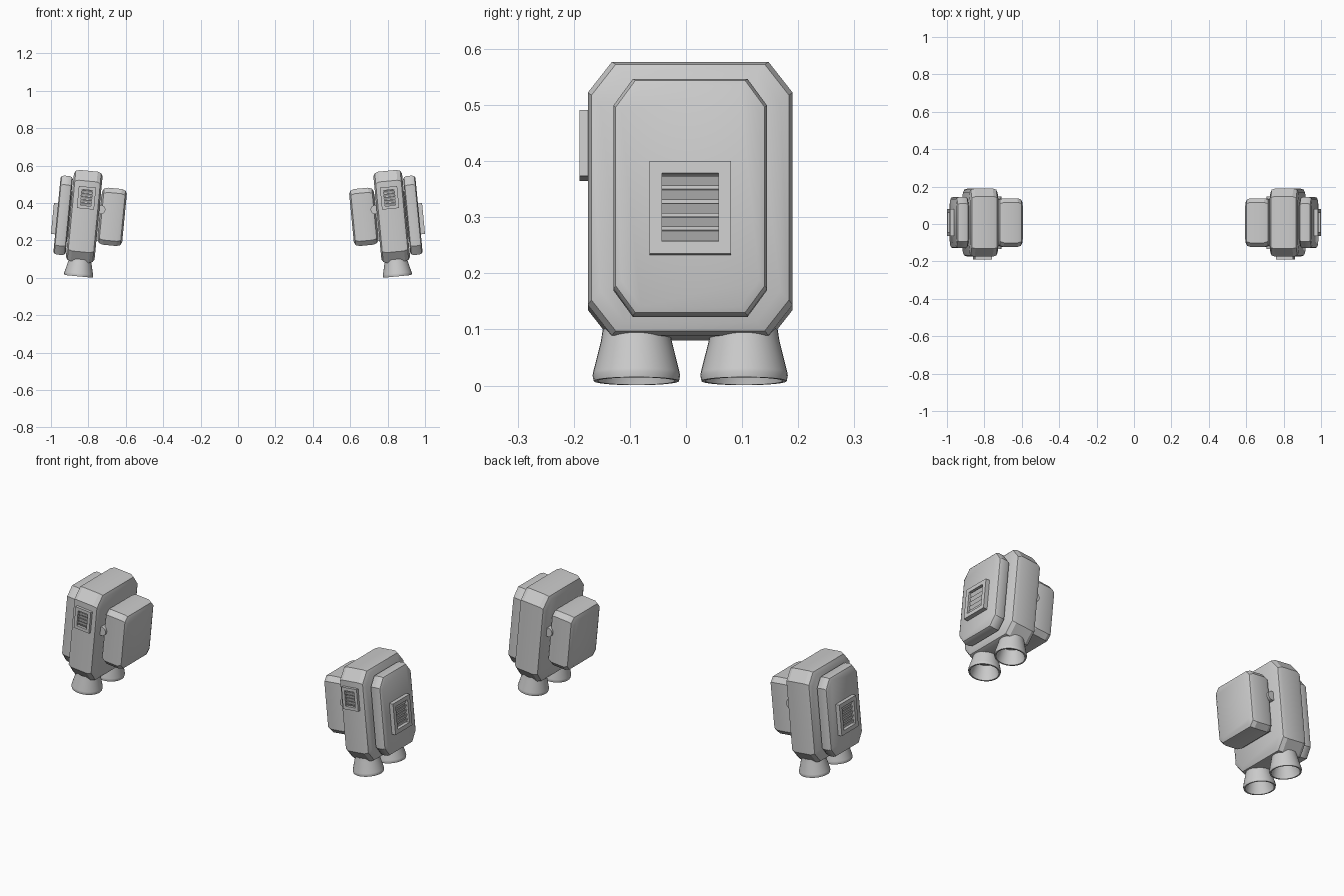
import bpy, bmesh, math
from mathutils import Matrix, Vector

cube = bpy.data.objects.get("Cube")
if cube:
    bpy.data.objects.remove(cube, do_unlink=True)

grey = bpy.data.materials.new("plain_grey")
grey.use_nodes = True
GREY = (0.6, 0.6, 0.6, 1)
grey.diffuse_color = GREY
grey.node_tree.nodes["Principled BSDF"].inputs["Base Color"].default_value = GREY

# Each pod leans inward at the top
POD = Matrix.Translation((0.822, 0.0075, 0.3285)) @ Matrix.Rotation(math.radians(-5.5), 4, 'Y')


def finish(name, bm, angle=25):
    """Place the part on the left pod and mirror it to the right one."""
    bmesh.ops.recalc_face_normals(bm, faces=bm.faces)
    bm.transform(POD)
    mesh = bpy.data.meshes.new(name)
    bm.to_mesh(mesh)
    bm.free()
    mesh.materials.append(grey)
    obj = bpy.data.objects.new(name, mesh)
    bpy.context.collection.objects.link(obj)
    obj.modifiers.new("Mirror", 'MIRROR')
    bpy.ops.object.select_all(action='DESELECT')
    obj.select_set(True)
    bpy.context.view_layer.objects.active = obj
    bpy.ops.object.shade_smooth_by_angle(angle=math.radians(angle))


def housing(name, x0, x1, hy, hz, zc, cut, bevel):
    """Slab with clipped corners and two-step bevelled rims."""
    bm = bmesh.new()
    cy, cz = cut
    steps = [(x0, bevel), (x0 + bevel * 0.4, bevel * 0.3), (x0 + bevel * 1.3, 0),
             (x1 - bevel * 1.3, 0), (x1 - bevel * 0.4, bevel * 0.3), (x1, bevel)]
    rings = []
    for x, inset in steps:
        y, z = hy - inset, hz - inset
        outline = [(y, z - cz), (y - cy, z), (cy - y, z), (-y, z - cz),
                   (-y, cz - z), (cy - y, -z), (y - cy, -z), (y, cz - z)]
        rings.append([bm.verts.new((x, a, b + zc)) for a, b in outline])
    for r, s in zip(rings, rings[1:]):
        for i in range(len(r)):
            j = (i + 1) % len(r)
            bm.faces.new((r[i], r[j], s[j], s[i]))
    bm.faces.new(rings[0])
    bm.faces.new(rings[-1])
    finish(name, bm)


def box(bm, matrix, centre, size, tilt=0):
    m = matrix @ Matrix.Translation(centre) @ Matrix.Rotation(tilt, 4, 'X')
    bmesh.ops.create_cube(bm, size=1, matrix=m @ Matrix.Diagonal((*size, 1)))


def vent(name, matrix, w, h, depth, rim, slats):
    """Rectangular frame holding tilted louvres; local z points outward."""
    bm = bmesh.new()
    for s in (-1, 1):
        box(bm, matrix, (s * (w - rim) / 2, 0, depth / 2), (rim, h, depth))
        box(bm, matrix, (0, s * (h - rim) / 2, depth / 2), (w - 2 * rim, rim, depth))
    inner = h - 2 * rim
    pitch = inner / slats
    for i in range(slats):
        v = -inner / 2 + pitch * (i + 0.5)
        box(bm, matrix, (0, v, depth * 0.4),
            (w - 2 * rim, pitch * 0.75, depth * 0.2), math.radians(25))
    finish(name, bm)


def axes(origin, u, v, n):
    m = Matrix((u, v, n)).transposed().to_4x4()
    return Matrix.Translation(origin) @ m


# Main housing, outer cover and inner mounting block
housing("main_body", -0.077, 0.077, 0.1825, 0.245, 0, (0.043, 0.055), 0.022)
housing("outer_cover", 0.08, 0.146, 0.137, 0.212, -0.005, (0.035, 0.048), 0.014)
housing("inner_block", -0.215, -0.083, 0.13, 0.153, 0.012, (0.022, 0.025), 0.022)

# Core joining the three slabs
bm = bmesh.new()
box(bm, Matrix(), (-0.005, 0, 0), (0.19, 0.2, 0.25))
finish("joining_core", bm)

# Hinge pin between body and inner block
bm = bmesh.new()
bmesh.ops.create_cone(bm, cap_ends=True, segments=20, radius1=0.024, radius2=0.024, depth=0.28,
                      matrix=Matrix.Translation((-0.085, 0, 0.045)) @ Matrix.Rotation(math.pi / 2, 4, 'X'))
finish("hinge_pin", bm)

# Louvred vents on the outer cover and the front of the body
X, Y, Z = Vector((1, 0, 0)), Vector((0, 1, 0)), Vector((0, 0, 1))
vent("side_vent", axes((0.144, 0, -0.027), Y, Z, X), 0.145, 0.166, 0.0243, 0.022, 5)
vent("front_vent", axes((-0.002, -0.181, 0.1), X, Z, -Y), 0.092, 0.118, 0.0165, 0.017, 5)

# Hollow flared exhaust nozzles, lathed from a radius and height profile
profile = [(0.06, -0.23), (0.063, -0.25), (0.077, -0.306), (0.078, -0.312), (0.076, -0.322),
           (0.069, -0.322), (0.066, -0.306), (0.05, -0.25), (0, -0.25)]
for name, y in (("front_nozzle", -0.096), ("back_nozzle", 0.096)):
    bm = bmesh.new()
    verts = [bm.verts.new((r, 0, z)) for r, z in profile]
    edges = [bm.edges.new(pair) for pair in zip(verts, verts[1:])]
    bmesh.ops.spin(bm, geom=verts + edges, cent=(0, 0, 0), axis=(0, 0, 1),
                   angle=math.tau, steps=32)
    bmesh.ops.remove_doubles(bm, verts=bm.verts, dist=0.0001)
    bmesh.ops.translate(bm, verts=bm.verts, vec=(0, y, 0))
    finish(name, bm, 35)
